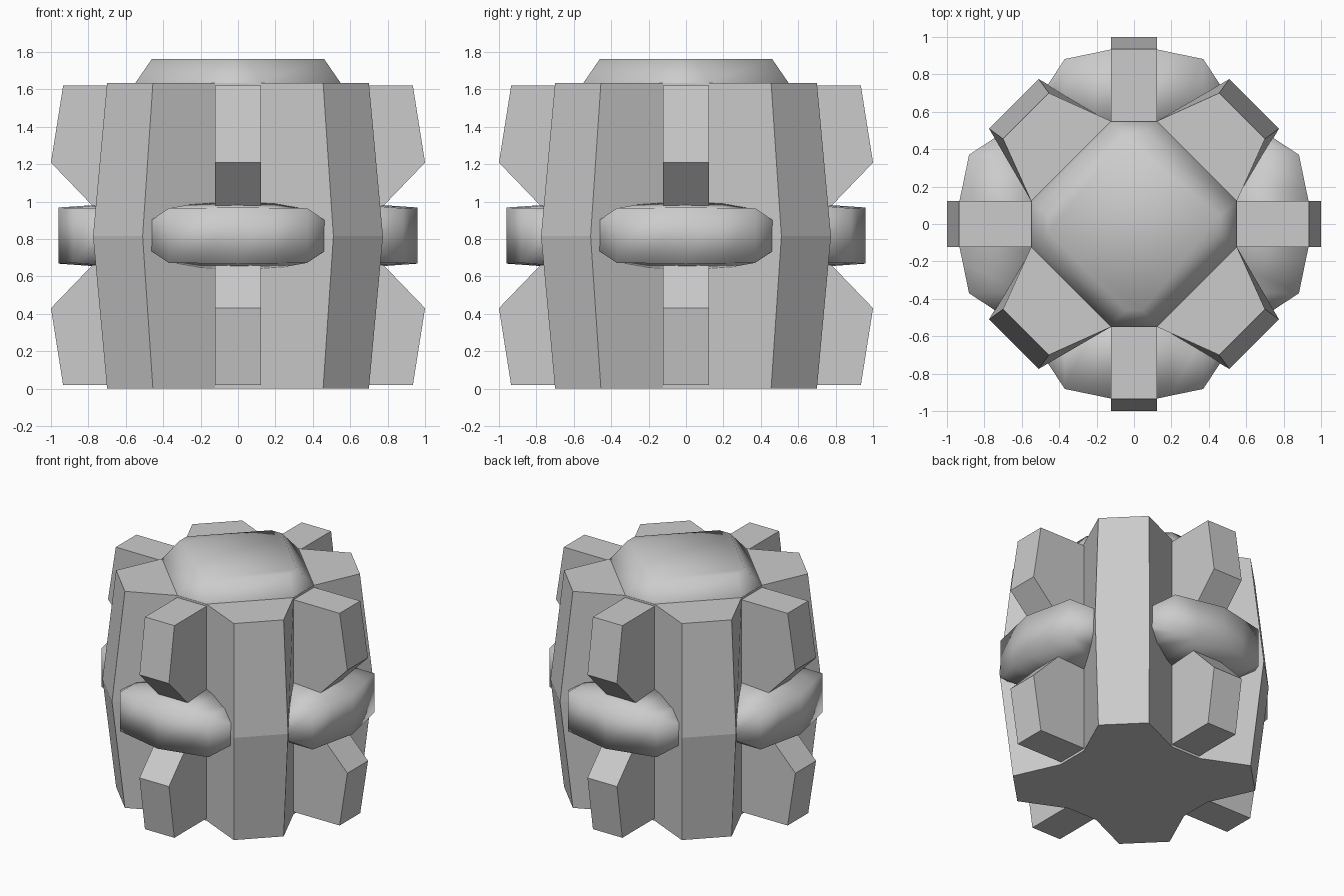
import bpy, bmesh, math
from mathutils import Matrix

if "Cube" in bpy.data.objects:
    bpy.data.objects.remove(bpy.data.objects["Cube"])


def make(name, verts, faces, smooth=None):
    me = bpy.data.meshes.new(name)
    me.from_pydata(verts, [], faces)
    bm = bmesh.new()
    bm.from_mesh(me)
    bmesh.ops.recalc_face_normals(bm, faces=bm.faces)
    bm.to_mesh(me)
    bm.free()
    ob = bpy.data.objects.new(name, me)
    bpy.context.collection.objects.link(ob)
    if smooth is not None:
        bpy.ops.object.select_all(action='DESELECT')
        ob.select_set(True)
        bpy.context.view_layer.objects.active = ob
        bpy.ops.object.shade_smooth_by_angle(angle=math.radians(smooth))
    return ob


def loft(name, rings, smooth=None):
    """Skin equal-length rings of points and cap both ends."""
    n = len(rings[0])
    verts = [p for r in rings for p in r]
    faces = [tuple(range(n)), tuple(range(len(verts) - n, len(verts)))]
    for k in range(len(rings) - 1):
        for i in range(n):
            j = (i + 1) % n
            faces.append((k*n + i, k*n + j, k*n + n + j, k*n + n + i))
    return make(name, verts, faces, smooth)


def fourfold(points, z):
    """Repeat a quarter outline around the z axis."""
    out = []
    for k in range(4):
        for x, y in points:
            for _ in range(k):
                x, y = -y, x
            out.append((x, y, z))
    return out


def around(ob, name):
    """Four copies, one on each side."""
    for k in range(4):
        me = ob.data.copy()
        me.transform(Matrix.Rotation(k * math.pi / 2, 4, 'Z'))
        new = bpy.data.objects.new(f"{name}_{k + 1}", me)
        bpy.context.collection.objects.link(new)
    bpy.data.objects.remove(ob)


# Fluted body, bulging at mid height
end = [(.55, -.123), (.55, .123), (.70, .455), (.455, .70)]
mid = [(.55, -.123), (.55, .123), (.775, .51), (.51, .775)]
loft("body", [fourfold(end, 0), fourfold(mid, .815), fourfold(end, 1.635)])

# Bevelled octagonal cap
loft("cap", [fourfold([(.548, -.123), (.548, .123)], 1.6),
             fourfold([(.548, -.123), (.548, .123)], 1.635),
             fourfold([(.46, -.045), (.46, .045)], 1.763)], 50)

# Upper and lower blocks on each side
profile = [(.45, 1.62), (.935, 1.62), (1.0, 1.208), (.785, .985), (.5, .70)]
for name, flip in (("upper_block", False), ("lower_block", True)):
    pts = [(x, 1.638 - z if flip else z) for x, z in profile]
    around(loft(name, [[(x, y, z) for x, z in pts] for y in (-.123, .123)]), name)

# Rounded lobe between the blocks: (y, outer x, outer half height, inner x, inner half height)
half = [(.2, .917, .148, .5, .176), (.37, .882, .146, .6, .146), (.49, .70, .065, .58, .06)]
sections = [(-s[0],) + s[1:] for s in reversed(half)] + [(0, .96, .15, .45, .186)] + half
rings = [[(xo, y, .818 - ho), (xo, y, .818 + ho), (xi, y, .818 + hi), (xi, y, .818 - hi)]
         for y, xo, ho, xi, hi in sections]
around(loft("side_lobe", rings, 180), "side_lobe")
